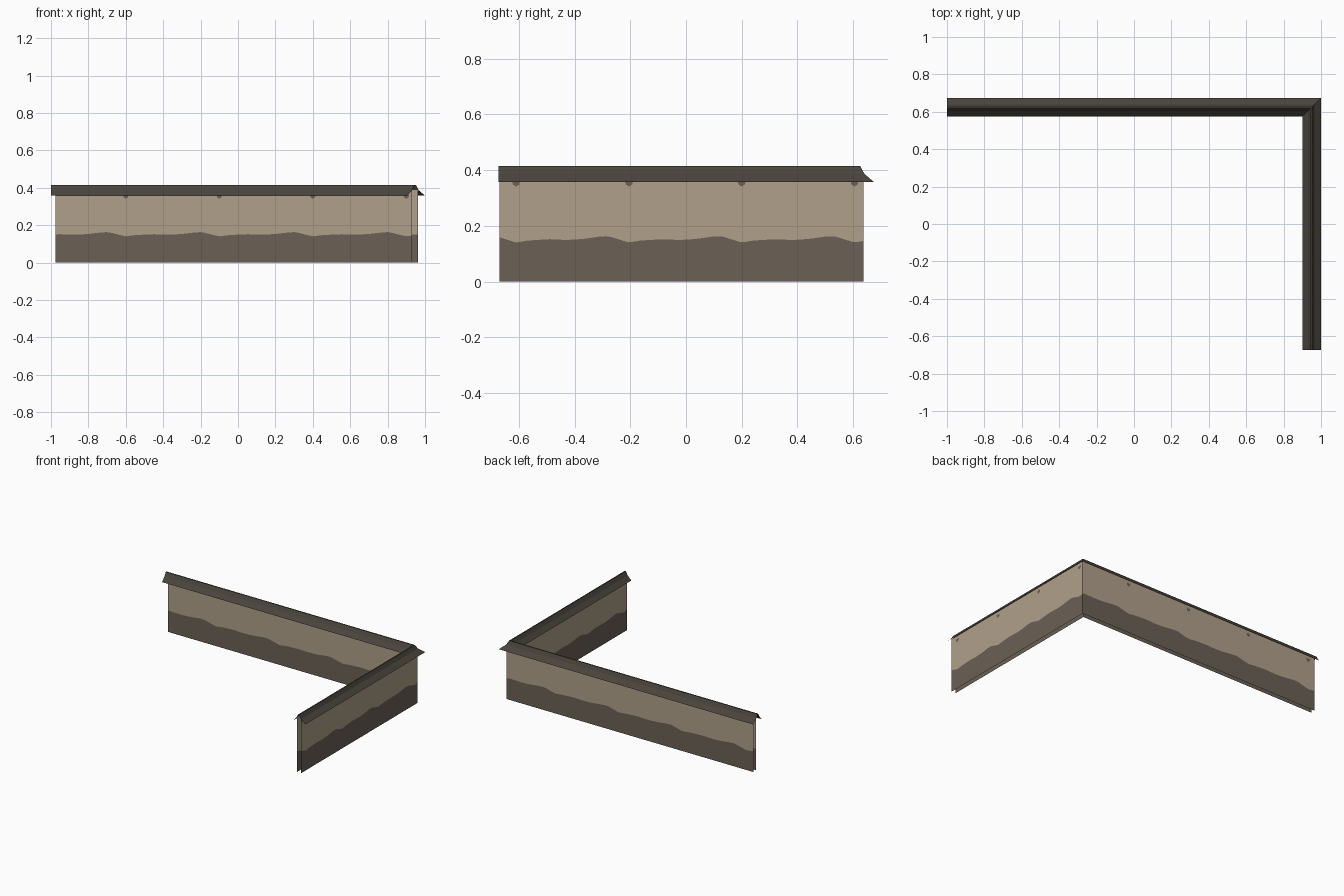
import bpy

if "Cube" in bpy.data.objects:
    bpy.data.objects.remove(bpy.data.objects["Cube"])

# Outer wall faces sit at x = OX and y = OY; the walls are thin double skins
OX, OY, GAP = 0.963, 0.637, 0.032
X_END, Y_END = -0.975, -0.67
WALL_TOP = 0.388


def material(name, hex_colour):
    def linear(c):
        return c / 12.92 if c <= 0.04045 else ((c + 0.055) / 1.055) ** 2.4
    rgb = [linear(int(hex_colour[i:i + 2], 16) / 255) for i in (0, 2, 4)]
    mat = bpy.data.materials.new(name)
    mat.diffuse_color = (*rgb, 1)
    mat.use_nodes = True
    mat.node_tree.nodes["Principled BSDF"].inputs["Base Color"].default_value = mat.diffuse_color
    return mat


PLASTER = material("beige plaster", "b1a08a")
STAIN = material("brown base", "6b6156")
ROOF = material("dark roof", "4a443c")


def make(name, verts, faces, mats, indices=None):
    mesh = bpy.data.meshes.new(name)
    mesh.from_pydata(verts, [], faces)
    for mat in mats:
        mesh.materials.append(mat)
    if indices:
        mesh.polygons.foreach_set("material_index", indices)
    obj = bpy.data.objects.new(name, mesh)
    bpy.context.collection.objects.link(obj)
    return obj


# Repeating outline of the brown base: (fraction of one period, height)
WAVE = [(0, 0.140), (0.1, 0.147), (0.3, 0.152), (0.45, 0.149),
        (0.6, 0.153), (0.75, 0.162), (0.82, 0.163), (0.92, 0.150), (1, 0.140)]


def wave(u):
    u %= 1
    for (u0, z0), (u1, z1) in zip(WAVE, WAVE[1:]):
        if u <= u1:
            return z0 + (z1 - z0) * (u - u0) / (u1 - u0)


def wall_skin(name, a, b, phase, period):
    """Wall face from a (left) to b (right) as seen from its visible side."""
    length = ((b[0] - a[0]) ** 2 + (b[1] - a[1]) ** 2) ** 0.5
    d = ((b[0] - a[0]) / length, (b[1] - a[1]) / length)
    out = (d[1], -d[0])

    def point(s, z, lift=0):
        return (a[0] + d[0] * s + out[0] * lift, a[1] + d[1] * s + out[1] * lift, z)

    # brown base below the wavy line, plaster above it
    steps = round(length / period * 20)
    verts, faces, idx = [], [], []
    for i in range(steps + 1):
        s = length * i / steps
        verts += [point(s, z) for z in (0, wave((s - phase) / period), WALL_TOP)]
    for i in range(steps):
        for row in (0, 1):
            k = 3 * i + row
            faces.append((k, k + 3, k + 4, k + 1))
            idx.append(row)
    make(name, verts, faces, [STAIN, PLASTER], idx)

    # small stains under the eave, one per period
    verts, faces = [], []
    s = phase
    while s < length - 0.015:
        n = len(verts)
        outline = [(-0.015, 0.365), (-0.012, 0.349), (0, 0.341), (0.012, 0.349), (0.015, 0.365)]
        verts += [point(max(s + ds, 0), z, 0.001) for ds, z in outline]
        faces.append(tuple(range(n, n + 5)))
        s += period
    make(name + "_stains", verts, faces, [STAIN])


wall_skin("long_wall_inner", (X_END, OY - GAP), (OX - GAP, OY - GAP), 0.375, 0.5)
wall_skin("long_wall_outer", (OX, OY), (X_END, OY), 0.383, 0.5)
wall_skin("short_wall_outer", (OX, Y_END), (OX, OY), 0.06, 0.405)
wall_skin("short_wall_inner", (OX - GAP, OY - GAP), (OX - GAP, Y_END), 0.02, 0.405)

# Roof cap: kinked gable profile (outward offset, height) swept round the corner
PROFILE = [(0.037, 0.358), (0.003, 0.387), (-0.011, 0.414),
           (-0.019, 0.414), (-0.034, 0.387), (-0.062, 0.358)]
verts = [(-1.0, OY + t, z) for t, z in PROFILE]
verts += [(OX + t, OY + t, z) for t, z in PROFILE]
verts += [(OX + t, Y_END - 0.003, z) for t, z in PROFILE]
n = len(PROFILE)
faces = [(r * n + k, r * n + k + 1, (r + 1) * n + k + 1, (r + 1) * n + k)
         for r in range(2) for k in range(n - 1)]
make("roof_cap", verts, faces, [ROOF])
